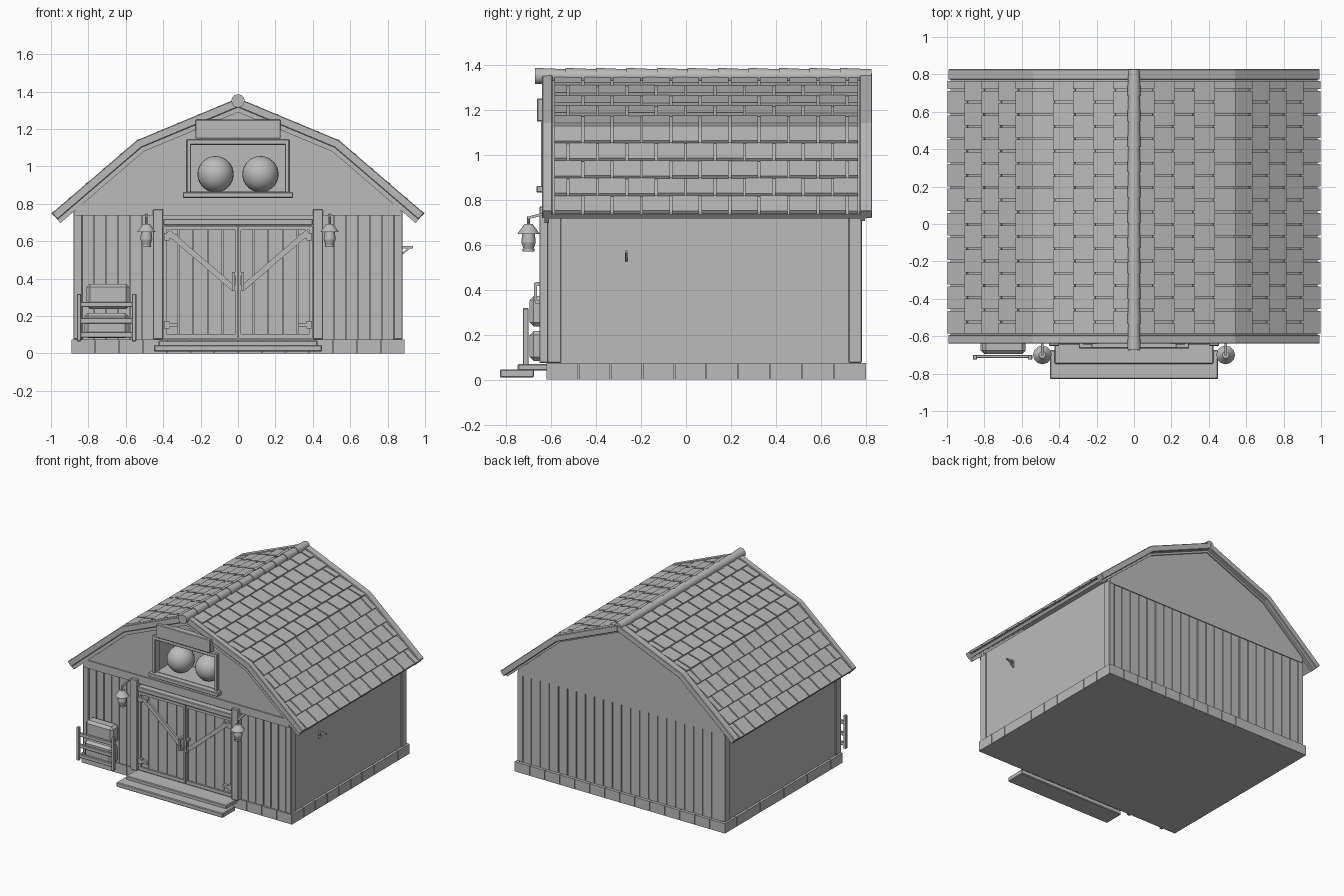
import bpy, bmesh, math, random
from mathutils import Matrix, Vector

if "Cube" in bpy.data.objects:
    bpy.data.objects.remove(bpy.data.objects["Cube"])

random.seed(4)
grey = bpy.data.materials.new("plain grey")
grey.diffuse_color = (0.5, 0.5, 0.5, 1)
grey.use_nodes = True
grey.node_tree.nodes["Principled BSDF"].inputs["Base Color"].default_value = grey.diffuse_color


class Part:
    """Collects simple solids into one named object."""
    def __init__(self, name):
        self.name, self.bm = name, bmesh.new()

    def box(self, x0, x1, y0, y1, z0, z1):
        m = Matrix.Translation(((x0 + x1) / 2, (y0 + y1) / 2, (z0 + z1) / 2))
        m = m @ Matrix.Diagonal((abs(x1 - x0), y1 - y0, z1 - z0, 1))
        bmesh.ops.create_cube(self.bm, size=1, matrix=m)

    def beam(self, a, b, depth, width):
        a, b = Vector(a), Vector(b)
        m = Matrix.Translation((a + b) / 2) @ (b - a).to_track_quat('Z', 'Y').to_matrix().to_4x4()
        m = m @ Matrix.Diagonal((depth, width, (b - a).length, 1))
        bmesh.ops.create_cube(self.bm, size=1, matrix=m)

    def cone(self, x, y, z0, z1, r0, r1, n=12):
        bmesh.ops.create_cone(self.bm, cap_ends=True, segments=n, radius1=r0, radius2=r1,
                              depth=z1 - z0, matrix=Matrix.Translation((x, y, (z0 + z1) / 2)))

    def prism(self, pts, y0, y1):
        f = self.bm.faces.new([self.bm.verts.new((x, y0, z)) for x, z in pts])
        g = bmesh.ops.extrude_face_region(self.bm, geom=[f])["geom"]
        for v in g:
            if isinstance(v, bmesh.types.BMVert):
                v.co.y = y1
        if not f.is_valid or f not in self.bm.faces:
            return

    def done(self, bevel=0, smooth=False):
        bmesh.ops.recalc_face_normals(self.bm, faces=self.bm.faces)
        me = bpy.data.meshes.new(self.name)
        self.bm.to_mesh(me)
        self.bm.free()
        me.materials.append(grey)
        ob = bpy.data.objects.new(self.name, me)
        bpy.context.collection.objects.link(ob)
        if bevel:
            mod = ob.modifiers.new("bevel", 'BEVEL')
            mod.width, mod.segments = bevel, 1
        if smooth:
            bpy.context.view_layer.objects.active = ob
            ob.select_set(True)
            bpy.ops.object.shade_smooth_by_angle(angle=math.radians(40))
            ob.select_set(False)


# Gambrel roof half profile and its parallel offsets
TOP, MID, EAVE = Vector((0, 1.365)), Vector((0.54, 1.14)), Vector((0.995, 0.75))
def normal(a, b):
    d = (b - a).normalized()
    return Vector((-d.y, d.x))
N1, N2 = normal(TOP, MID), normal(MID, EAVE)
def off(d):
    return [TOP - Vector((0, d / N1.y)), MID - d * (N1 + N2) / (1 + N1.dot(N2)), EAVE - d * N2]
def strip(part, d0, d1, y0, y1):
    for s in (1, -1):
        part.prism([(s * p.x, p.y) for p in off(d0) + off(d1)[::-1]], y0, y1)

# Foundation
p = Part("foundation_core")
p.box(-0.875, 0.875, -0.605, 0.785, 0, 0.073)
p.done()
p = Part("foundation_blocks")
w = 1.78 / 14
for i in range(14):
    x = -0.89 + i * w
    for y0, y1 in ((-0.62, -0.56), (0.74, 0.8)):
        p.box(x + 0.002, x + w - 0.002, y0, y1, 0, 0.075)
w = 1.42 / 10
for i in range(10):
    y = -0.62 + i * w
    for s in (1, -1):
        p.box(s * 0.83, s * 0.89, y + 0.002, y + w - 0.002, 0, 0.075)
p.done()

# Walls, planks and corner boards
p = Part("walls")
p.box(-0.872, 0.872, -0.598, 0.768, 0.07, 0.77)
p.done()
p = Part("wall_planks")
for i in range(22):
    x = -0.84 + i * 1.68 / 22
    p.box(x + 0.003, x + 1.68 / 22 - 0.003, 0.76, 0.778, 0.075, 0.75)
for i in range(6):
    for s in (1, -1):
        x = 0.45 + i * 0.064
        p.box(s * (x + 0.003), s * (x + 0.061), -0.61, -0.59, 0.075, 0.75)
p.done()
p = Part("corner_boards")
for s in (1, -1):
    p.box(s * 0.832, s * 0.88, -0.617, -0.555, 0.075, 0.76)
    p.box(s * 0.832, s * 0.88, 0.722, 0.782, 0.075, 0.76)
p.done(0.004)

# Gables, the front one with the loft opening
low, mid, high = off(0.04)[2], off(0.04)[1], off(0.04)[0]
p = Part("front_gable")
for s in (1, -1):
    p.prism([(s * x, z) for x, z in ((0, 0.74), (0.872, 0.74), (0.872, 0.80), tuple(mid), tuple(high),
             (0, 1.115), (0.255, 1.115), (0.255, 0.865), (0, 0.865))], -0.62, -0.59)
p.done()
p = Part("back_gable")
for s in (1, -1):
    p.prism([(s * x, z) for x, z in ((0, 0.74), (0.872, 0.74), (0.872, 0.80), tuple(mid), tuple(high))],
            0.755, 0.785)
p.done()
p = Part("front_gable_band")
p.box(-0.87, 0.87, -0.628, -0.6, 0.738, 0.798)
p.done()

# Loft recess, frame, sill, board and round bales
p = Part("loft_recess")
p.box(-0.27, 0.27, -0.41, -0.39, 0.85, 1.13)
p.box(-0.27, 0.27, -0.6, -0.39, 0.845, 0.863)
p.box(-0.27, 0.27, -0.6, -0.39, 1.117, 1.13)
for s in (1, -1):
    p.box(s * 0.257, s * 0.27, -0.6, -0.39, 0.85, 1.13)
p.done()
p = Part("loft_frame")
for s in (1, -1):
    p.box(s * 0.25, s * 0.275, -0.645, -0.59, 0.86, 1.145)
p.box(-0.275, 0.275, -0.645, -0.59, 1.115, 1.145)
p.box(-0.295, 0.295, -0.665, -0.59, 0.832, 0.862)
p.done(0.004)
p = Part("loft_board")
p.box(-0.228, 0.228, -0.663, -0.61, 1.148, 1.25)
p.done(0.004)
p = Part("round_bales")
for x in (-0.12, 0.12):
    bmesh.ops.create_uvsphere(p.bm, u_segments=24, v_segments=16, radius=0.097,
                              matrix=Matrix.Translation((x, -0.52, 0.958)))
p.done(smooth=True)

# Roof deck, bargeboards, eaves, ridge
p = Part("roof_deck")
strip(p, 0.022, 0.045, -0.62, 0.8)
p.done()
p = Part("bargeboards")
strip(p, 0, 0.045, -0.64, -0.593)
strip(p, 0, 0.045, 0.772, 0.828)
p.done(0.004)
p = Part("inner_barge_trim")
strip(p, 0.04, 0.07, -0.63, -0.61)
strip(p, 0.04, 0.06, 0.775, 0.795)
p.done()
p = Part("ridge_caps")
step = 1.49 / 11
for i in range(11):
    y = -0.668 + step * (i + 0.5)
    m = Matrix.Translation((0, y, 1.35)) @ Matrix.Rotation(math.pi / 2, 4, 'X')
    bmesh.ops.create_cone(p.bm, cap_ends=True, segments=12, radius1=0.03, radius2=0.036,
                          depth=step + 0.006, matrix=m)
p.done(smooth=True)

# Overlapping roof tiles in staggered rows
p = Part("roof_tiles")
Y0, Y1, TW = -0.59, 0.77, 0.1307
for a, b, n in ((TOP, MID, N1), (MID, EAVE, N2)):
    d, length = (b - a).normalized(), (b - a).length
    row = length / 5
    for s in (1, -1):
        for r in range(5):
            y = Y0 - (TW / 2 if r % 2 else 0)
            while y < Y1 - 0.01:
                ya, yb = max(y, Y0) + 0.005, min(y + TW, Y1) - 0.005
                y += TW
                if yb - ya < 0.01:
                    continue
                tilt = 0.11 + random.uniform(-0.015, 0.015)
                t = d * math.cos(tilt) + n * math.sin(tilt)
                u = n * math.cos(tilt) - d * math.sin(tilt)
                L = row * 1.04
                c = a + d * (row * (r + 0.5)) - n * 0.013
                m = Matrix(((s * t.x * L, 0, s * u.x * 0.016, s * c.x),
                            (0, yb - ya, 0, (ya + yb) / 2),
                            (t.y * L, 0, u.y * 0.016, c.y), (0, 0, 0, 1)))
                bmesh.ops.create_cube(p.bm, size=1, matrix=m)
p.done()

# Doorway posts, header, doors, braces, hinges and handles
p = Part("door_posts")
for s in (1, -1):
    p.box(s * 0.4, s * 0.455, -0.652, -0.59, 0.075, 0.77)
p.box(-0.4, 0.4, -0.645, -0.59, 0.685, 0.72)
p.done(0.004)
p = Part("door_planks")
for s in (1, -1):
    for i in range(5):
        x = 0.004 + i * 0.0785
        p.box(s * (x + 0.002), s * (x + 0.0765), -0.622, -0.59, 0.08, 0.68)
p.done()
p = Part("door_frames_and_braces")
for s in (1, -1):
    p.box(s * 0.004, s * 0.016, -0.634, -0.6, 0.08, 0.68)
    p.box(s * 0.382, s * 0.398, -0.634, -0.6, 0.08, 0.68)
    p.box(s * 0.016, s * 0.382, -0.634, -0.6, 0.08, 0.105)
    p.box(s * 0.016, s * 0.382, -0.634, -0.6, 0.66, 0.68)
    p.beam((s * 0.375, -0.628, 0.65), (s * 0.02, -0.628, 0.345), 0.02, 0.03)
p.done()
p = Part("hinges")
for s in (1, -1):
    for z in (0.153, 0.625):
        p.box(s * 0.32, s * 0.395, -0.642, -0.62, z - 0.01, z + 0.01)
        p.box(s * 0.365, s * 0.395, -0.645, -0.62, z - 0.02, z + 0.02)
p.done()
p = Part("handles")
for s in (1, -1):
    p.box(s * 0.019, s * 0.031, -0.675, -0.663, 0.35, 0.43)
    for z in (0.345, 0.425):
        p.box(s * 0.017, s * 0.033, -0.67, -0.62, z - 0.008, z + 0.01)
p.done()

# Steps
p = Part("steps")
p.box(-0.45, 0.45, -0.828, -0.675, 0.01, 0.045)
p.box(-0.425, 0.425, -0.748, -0.61, 0.04, 0.07)
p.done(0.005)

# Wall lanterns
p = Part("lanterns")
for x in (-0.49, 0.49):
    p.beam((x, -0.60, 0.745), (x, -0.70, 0.72), 0.012, 0.012)
    p.cone(x, -0.7, 0.69, 0.725, 0.006, 0.006, 8)
    p.cone(x, -0.7, 0.648, 0.692, 0.05, 0.018)
    p.cone(x, -0.7, 0.61, 0.65, 0.032, 0.028)
    p.cone(x, -0.7, 0.58, 0.61, 0.022, 0.032)
    p.cone(x, -0.7, 0.57, 0.58, 0.026, 0.026)
p.done(smooth=True)

# Square bales and the rack in front of them
p = Part("square_bales")
p.box(-0.82, -0.585, -0.695, -0.605, 0.083, 0.217)
p.box(-0.81, -0.58, -0.695, -0.605, 0.237, 0.372)
p.done(0.018)
p = Part("rack")
for x in (-0.85, -0.555):
    p.box(x - 0.011, x + 0.011, -0.725, -0.7, 0.065, 0.318)
for z in (0.1, 0.175, 0.262):
    p.box(-0.86, -0.545, -0.717, -0.7, z - 0.014, z + 0.014)
p.done(0.003)

# Bracket on the right wall
p = Part("side_bracket")
p.box(0.87, 0.935, -0.271, -0.259, 0.562, 0.574)
p.box(0.87, 0.88, -0.271, -0.259, 0.522, 0.574)
p.beam((0.876, -0.265, 0.53), (0.918, -0.265, 0.566), 0.01, 0.009)
p.done()
